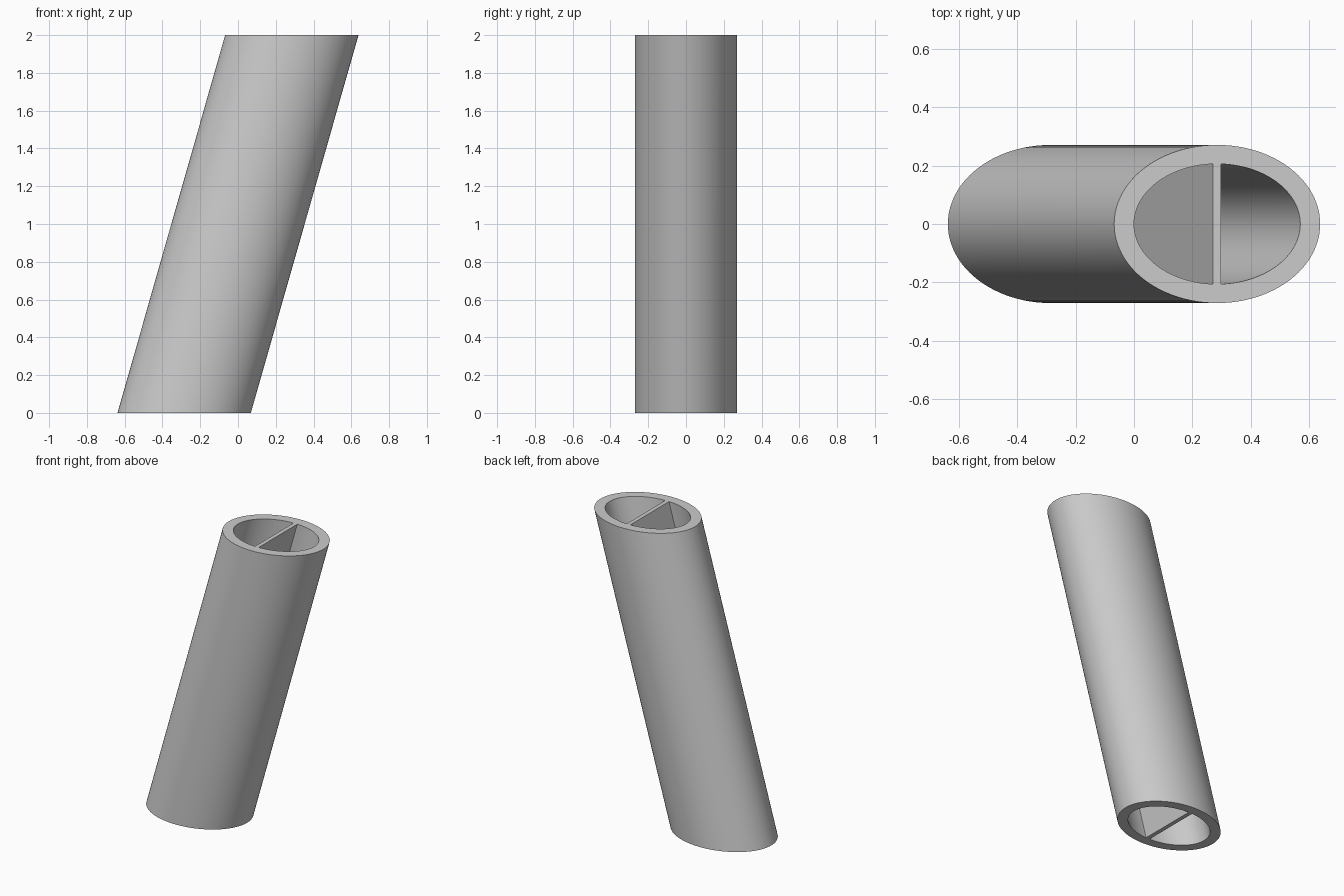
import bpy, bmesh
from math import cos, sin, pi, asin, radians

HEIGHT = 2.0
LEAN = 0.285            # sideways offset of each end
OUTER = (0.353, 0.271)
INNER = (0.285, 0.206)
WEB = 0.014             # half thickness of the divider
SIDES = 96

cube = bpy.data.objects.get("Cube")
if cube:
    bpy.data.objects.remove(cube, do_unlink=True)

grey = bpy.data.materials.new("plain grey")
grey.use_nodes = True
colour = (0.6, 0.6, 0.6, 1)
grey.diffuse_color = colour
grey.node_tree.nodes["Principled BSDF"].inputs["Base Color"].default_value = colour


def ellipse(radii, angles):
    return [(radii[0] * cos(a), radii[1] * sin(a)) for a in angles]


def loft(bm, profile, outward=True):
    """Sweep a closed profile along the leaning axis; return both end rings."""
    low = [bm.verts.new((x - LEAN, y, 0)) for x, y in profile]
    high = [bm.verts.new((x + LEAN, y, HEIGHT)) for x, y in profile]
    bridge(bm, low, high, outward)
    return low, high


def bridge(bm, a, b, forward=True):
    n = len(a)
    for i in range(n):
        j = (i + 1) % n
        quad = (a[i], a[j], b[j], b[i])
        bm.faces.new(quad if forward else quad[::-1])


def finish(bm, name):
    mesh = bpy.data.meshes.new(name)
    bm.to_mesh(mesh)
    bm.free()
    mesh.materials.append(grey)
    obj = bpy.data.objects.new(name, mesh)
    bpy.context.collection.objects.link(obj)
    bpy.ops.object.select_all(action="DESELECT")
    obj.select_set(True)
    bpy.context.view_layer.objects.active = obj
    bpy.ops.object.shade_smooth_by_angle(angle=radians(30))


# Leaning hollow tube with level ends
bm = bmesh.new()
angles = [2 * pi * i / SIDES for i in range(SIDES)]
outer_low, outer_high = loft(bm, ellipse(OUTER, angles))
inner_low, inner_high = loft(bm, ellipse(INNER, angles), False)
bridge(bm, outer_high, inner_high)
bridge(bm, inner_low, outer_low)
finish(bm, "leaning_tube")

# Full-length divider, its edges following the bore
bm = bmesh.new()
spread = asin(WEB / INNER[0])
ends = [pi / 2 - spread, pi / 2, pi / 2 + spread,
        3 * pi / 2 - spread, 3 * pi / 2, 3 * pi / 2 + spread]
low, high = loft(bm, ellipse(INNER, ends))
bm.faces.new(high)
bm.faces.new(low[::-1])
finish(bm, "divider_web")
